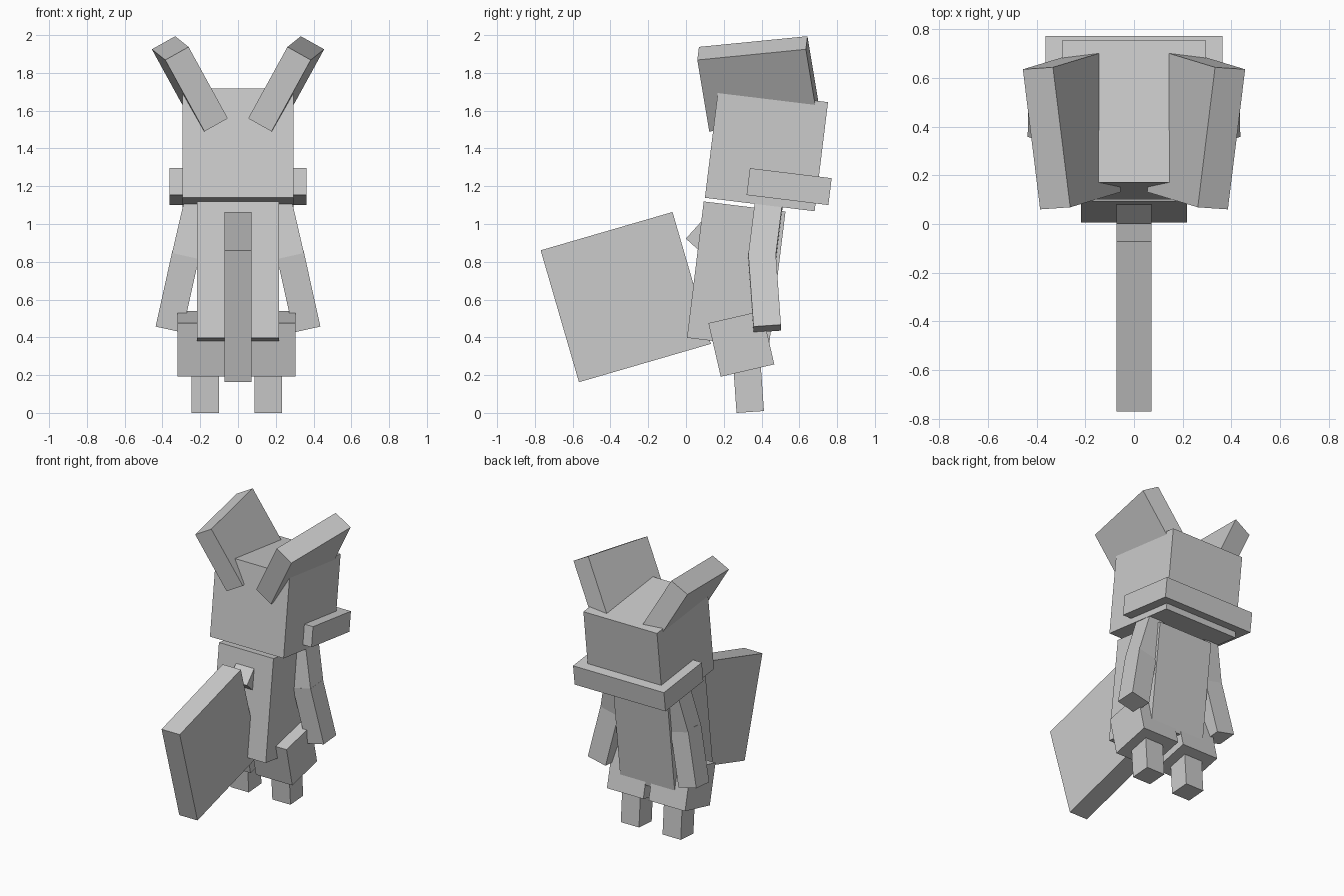
import bpy
from math import radians

cube = bpy.data.objects.get("Cube")
if cube:
    bpy.data.objects.remove(cube, do_unlink=True)

GREY = (0.6, 0.6, 0.6, 1)
grey = bpy.data.materials.new("plain_grey")
grey.use_nodes = True
grey.diffuse_color = GREY
grey.node_tree.nodes["Principled BSDF"].inputs["Base Color"].default_value = GREY

U = 0.0727  # one block unit


def box(name, units, loc, rot=(0, 0, 0)):
    """Box sized in block units, turned by degrees about its centre."""
    bpy.ops.mesh.primitive_cube_add(size=1, location=loc,
                                    rotation=[radians(a) for a in rot])
    ob = bpy.context.object
    ob.name = name
    ob.scale = [n * U for n in units]
    bpy.ops.object.transform_apply(location=False, rotation=False, scale=True)
    ob.data.materials.append(grey)


def pair(name, units, loc, rot):
    """Right box (-x) and its mirrored left twin."""
    x, y, z = loc
    a, b, c = rot
    box("right_" + name, units, loc, rot)
    box("left_" + name, units, (-x, y, z), (a, -b, -c))


# Head, the band behind it, and the body lean back together
LEAN = (-7, 0, 0)
box("head", (8.1, 8.05, 8), (0, 0.426, 1.392), LEAN)
box("head_band", (10, 6, 1.97), (0, 0.546, 1.198), LEAN)
box("body", (6, 6, 10), (0, 0.266, 0.732), LEAN)

# Large flat plate in front, with the small joint that holds it
box("tail_plate", (2, 10, 10), (0, -0.319, 0.613), (16.2, 0, 0))
box("tail_joint", (2, 2, 2), (0, 0.102, 0.928), (48, 0, 0))

# Ears
pair("ear", (1.95, 8, 6), (-0.255, 0.383, 1.742), (6.4, -29.2, 3.9))

# Arms, bent slightly at the elbow
pair("upper_arm", (2, 2, 4), (-0.248, 0.42, 0.96), (-7, 13, 0))
pair("lower_arm", (2, 2, 5.5), (-0.321, 0.416, 0.641), (4, 12.5, 0))

# Legs, set slightly off centre
for side, x in (("right", -0.174), ("left", 0.16)):
    box(side + "_thigh", (4, 4, 4), (x, 0.293, 0.366), (13, 0, 0))
    box(side + "_foot", (2, 2, 4), (x, 0.33, 0.15), (4, 0, 0))
